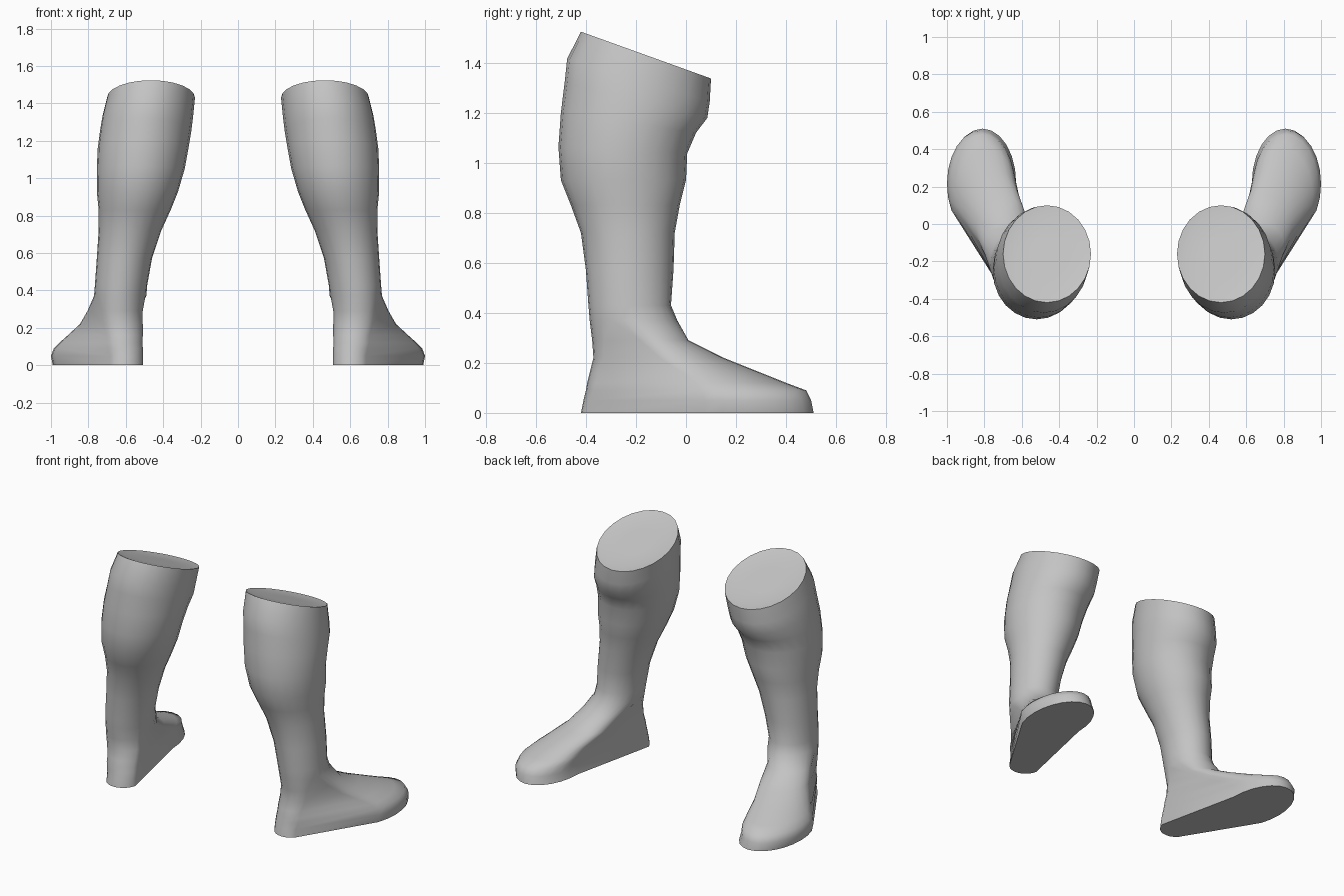
import bpy
import bmesh
import math

SIDES = 24

# Foot slices: height, heel centre and radii, toe centre and radii
FOOT = [
    (0.00, (0.61, -0.31), (0.105, 0.11), (0.81, 0.22), (0.18, 0.29)),
    (0.05, (0.61, -0.30), (0.105, 0.11), (0.82, 0.215), (0.18, 0.285)),
    (0.09, (0.615, -0.29), (0.11, 0.11), (0.81, 0.20), (0.175, 0.28)),
    (0.12, (0.62, -0.28), (0.113, 0.115), (0.79, 0.16), (0.165, 0.24)),
    (0.16, (0.62, -0.265), (0.115, 0.12), (0.76, 0.09), (0.15, 0.21)),
    (0.22, (0.63, -0.24), (0.125, 0.13), (0.705, -0.02), (0.14, 0.17)),
    (0.29, (0.635, -0.22), (0.13, 0.155), (0.67, -0.12), (0.135, 0.13)),
]

# Leg slices: height, inner and outer x, back and front y, slope of the slice
LEG = [
    (0.37, 0.49, 0.77, -0.385, -0.035, 0),
    (0.43, 0.485, 0.765, -0.39, -0.06, 0),
    (0.57, 0.46, 0.755, -0.40, -0.05, 0),
    (0.72, 0.41, 0.745, -0.42, -0.045, 0),
    (0.83, 0.36, 0.745, -0.46, -0.025, 0),
    (0.93, 0.32, 0.755, -0.50, 0.0, 0),
    (1.05, 0.285, 0.755, -0.51, 0.005, -0.05),
    (1.16, 0.265, 0.75, -0.50, 0.04, -0.15),
    (1.25, 0.25, 0.738, -0.485, 0.085, -0.25),
    (1.33, 0.24, 0.725, -0.475, 0.095, -0.30),
    (1.43, 0.23, 0.70, -0.42, 0.10, -0.36),
]


def foot_slice(z, heel, heel_r, toe, toe_r):
    """Long outline: rounded heel joined to a larger rounded toe."""
    points = []
    for i in range(SIDES):
        degrees = i * 360 / SIDES
        is_toe = degrees < 190 or degrees > 325
        centre, radius = (toe, toe_r) if is_toe else (heel, heel_r)
        a = math.radians(degrees)
        points.append((centre[0] + radius[0] * math.cos(a),
                       centre[1] + radius[1] * math.sin(a), z))
    return points


def leg_slice(z, x0, x1, y0, y1, slope, scale=1.0):
    """Oval outline that may be tilted towards the toes."""
    points = []
    for i in range(SIDES):
        a = 2 * math.pi * i / SIDES
        dy = scale * (y1 - y0) / 2 * math.sin(a)
        points.append(((x0 + x1) / 2 + scale * (x1 - x0) / 2 * math.cos(a),
                       (y0 + y1) / 2 + dy, z + slope * dy))
    return points


def build_boot(name, side, material):
    slices = [foot_slice(*s) for s in FOOT] + [leg_slice(*s) for s in LEG]
    # Shallow closed top inside the rim
    top = LEG[-1]
    slices.append(leg_slice(top[0] - 0.01, *top[1:], scale=0.8))
    slices.append(leg_slice(top[0] - 0.01, *top[1:], scale=0.4))

    bm = bmesh.new()
    rings = [[bm.verts.new((side * x, y, z)) for x, y, z in s] for s in slices]
    for low, high in zip(rings, rings[1:]):
        for i in range(SIDES):
            j = (i + 1) % SIDES
            bm.faces.new((low[i], low[j], high[j], high[i]))
    bm.faces.new(rings[0])
    bm.faces.new(rings[-1])
    bmesh.ops.recalc_face_normals(bm, faces=bm.faces)

    mesh = bpy.data.meshes.new(name)
    bm.to_mesh(mesh)
    bm.free()
    mesh.materials.append(material)
    boot = bpy.data.objects.new(name, mesh)
    bpy.context.collection.objects.link(boot)

    # Smooth skin with a crisp sole and back rim
    bpy.ops.object.select_all(action='DESELECT')
    boot.select_set(True)
    bpy.context.view_layer.objects.active = boot
    bpy.ops.object.shade_smooth_by_angle(angle=math.radians(75))
    return boot


default_cube = bpy.data.objects.get("Cube")
if default_cube:
    bpy.data.objects.remove(default_cube, do_unlink=True)

grey = bpy.data.materials.new("plain_grey")
grey.use_nodes = True
colour = (0.55, 0.55, 0.55, 1)
grey.diffuse_color = colour
grey.node_tree.nodes["Principled BSDF"].inputs["Base Color"].default_value = colour

build_boot("left_boot", 1, grey)
build_boot("right_boot", -1, grey)
